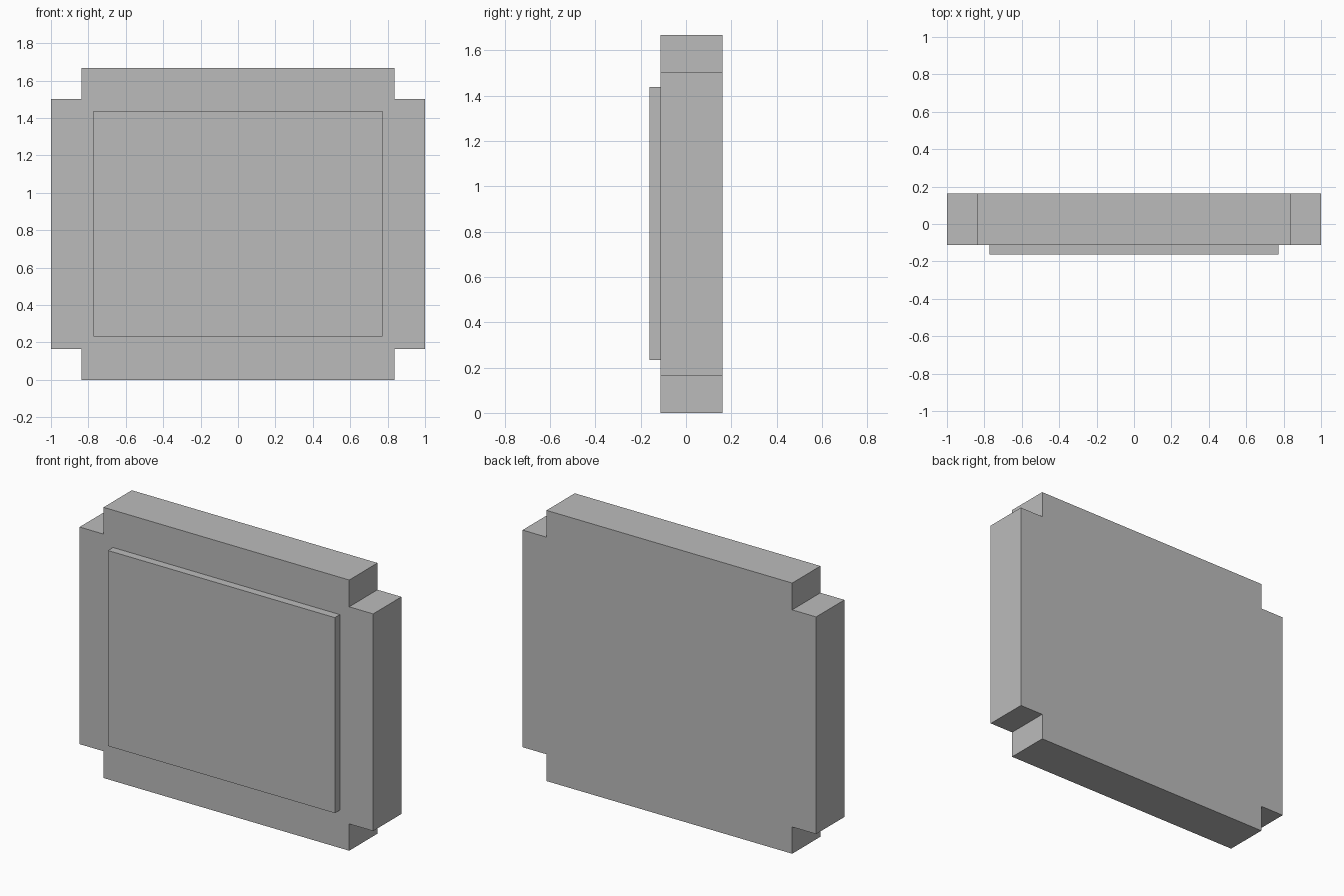
import bpy
import bmesh

cube = bpy.data.objects.get("Cube")
if cube:
    bpy.data.objects.remove(cube, do_unlink=True)

grey = bpy.data.materials.new("plain_grey")
grey.use_nodes = True
colour = (0.5, 0.5, 0.5, 1)
grey.diffuse_color = colour
grey.node_tree.nodes["Principled BSDF"].inputs["Base Color"].default_value = colour


def extruded_plate(name, outline, front, back):
    """Extrude an x-z outline from the front to the back y position."""
    mesh = bpy.data.meshes.new(name)
    bm = bmesh.new()
    face = bm.faces.new([bm.verts.new((x, front, z)) for x, z in outline])
    result = bmesh.ops.extrude_face_region(bm, geom=[face])
    for v in result["geom"]:
        if isinstance(v, bmesh.types.BMVert):
            v.co.y = back
    bmesh.ops.recalc_face_normals(bm, faces=bm.faces)
    bm.to_mesh(mesh)
    bm.free()
    mesh.materials.append(grey)
    obj = bpy.data.objects.new(name, mesh)
    bpy.context.collection.objects.link(obj)
    return obj


# Thick slab with a square notch at each corner
half_width, height = 1.0, 1.667
inner, notch = 0.837, 0.165
right_side = [(inner, 0), (inner, notch), (half_width, notch),
              (half_width, height - notch), (inner, height - notch), (inner, height)]
left_side = [(-x, z) for x, z in reversed(right_side)]
extruded_plate("notched_body", right_side + left_side, -0.113, 0.162)

# Thin raised panel on the front
w, low, high = 0.773, 0.233, 1.437
extruded_plate("front_panel", [(-w, low), (w, low), (w, high), (-w, high)], -0.162, -0.113)
